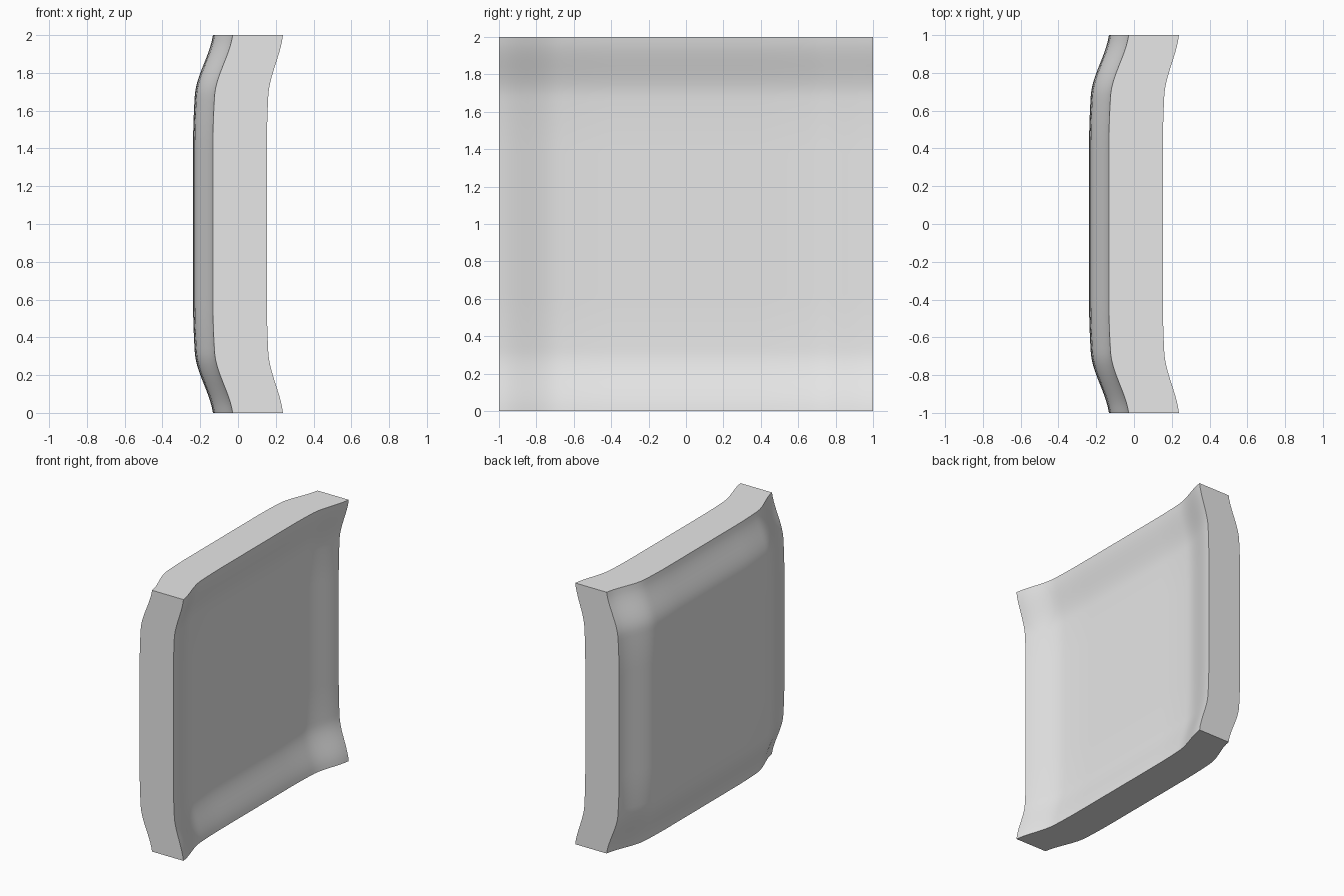
import bpy
import bmesh
import math

# Remove the default cube
default = bpy.data.objects.get("Cube")
if default:
    bpy.data.objects.remove(default, do_unlink=True)

# Plain grey material
grey = bpy.data.materials.new("light_grey")
grey.use_nodes = True
grey.diffuse_color = (0.8, 0.8, 0.8, 1)
grey.node_tree.nodes["Principled BSDF"].inputs["Base Color"].default_value = (0.8, 0.8, 0.8, 1)


def rim(t):
    """Flared rim: flat in the middle, an S-curve rising to 1 at the edge."""
    t = abs(t)
    sweep = max(0.0, (t - 0.4) / 0.6) ** 2
    step = max(0.0, (t - 0.68) / 0.32)
    return 0.4 * sweep + 0.6 * step * step * (3 - 2 * step)


# Square sheet, extruded to a slab
bm = bmesh.new()
bmesh.ops.create_grid(bm, x_segments=64, y_segments=64, size=1)
sheet = bm.faces[:]
extruded = bmesh.ops.extrude_face_region(bm, geom=sheet, use_keep_orig=True)
front_verts = {g for g in extruded["geom"] if isinstance(g, bmesh.types.BMVert)}

# Stand it upright; bulge the -x side and hollow the +x side
for v in bm.verts:
    u, w = v.co.x, v.co.y
    flare = rim(u) + rim(w)
    if v in front_verts:
        x = 0.068 + 0.085 * flare
    else:
        x = -0.238 + 0.105 * flare
    v.co = (x, u, w + 1)
bmesh.ops.recalc_face_normals(bm, faces=bm.faces[:])

mesh = bpy.data.meshes.new("dished_panel")
bm.to_mesh(mesh)
bm.free()
mesh.materials.append(grey)
panel = bpy.data.objects.new("dished_panel", mesh)
bpy.context.collection.objects.link(panel)

# Smooth faces, crisp outer edges
bpy.ops.object.select_all(action="DESELECT")
panel.select_set(True)
bpy.context.view_layer.objects.active = panel
bpy.ops.object.shade_smooth_by_angle(angle=math.radians(30))
